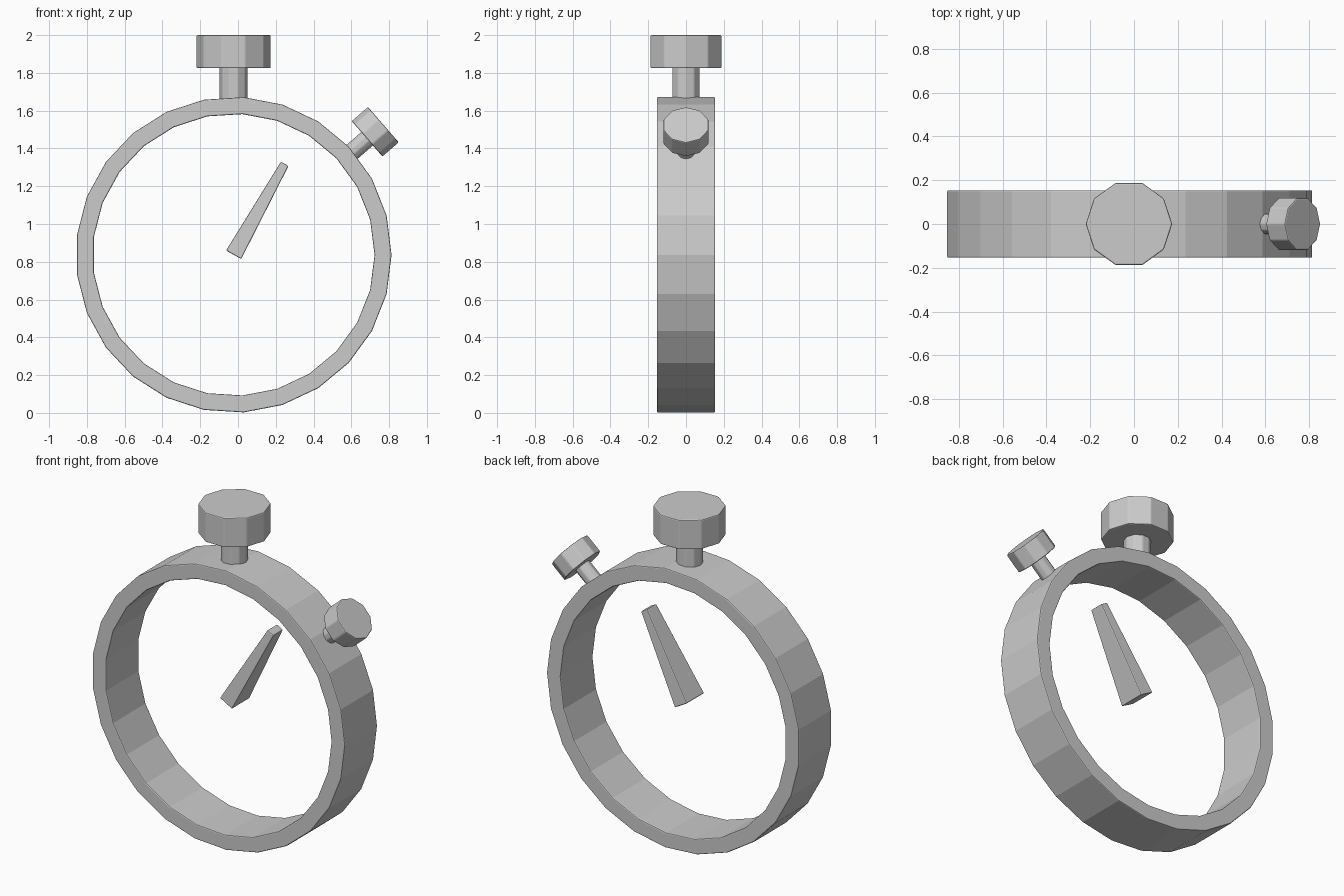
import bpy, bmesh
from math import sin, cos, pi, radians
from mathutils import Vector

if "Cube" in bpy.data.objects:
    bpy.data.objects.remove(bpy.data.objects["Cube"])

CX, CZ = -0.023, 0.837          # centre of the case ring
CENTRE = Vector((CX, 0, CZ))


def finish(name, bm):
    bmesh.ops.recalc_face_normals(bm, faces=bm.faces)
    mesh = bpy.data.meshes.new(name)
    bm.to_mesh(mesh)
    bm.free()
    obj = bpy.data.objects.new(name, mesh)
    bpy.context.collection.objects.link(obj)
    # slightly softened edges
    bev = obj.modifiers.new("soft_edges", 'BEVEL')
    bev.width = 0.006
    bev.segments = 2
    bev.limit_method = 'ANGLE'
    bev.angle_limit = radians(30)
    return obj


def prism(name, angle, start, end, sides=10, phase=0.0):
    """Solid pointing away from the centre; each end is (distance, half size in xz, half size in y)."""
    axis = Vector((cos(angle), 0, sin(angle)))
    side = Vector((sin(angle), 0, -cos(angle)))
    depth = Vector((0, 1, 0))
    bm = bmesh.new()
    loops = []
    for dist, a, b in (start, end):
        loops.append([bm.verts.new(CENTRE + axis * dist
                                   + side * a * cos(phase + 2 * pi * i / sides)
                                   + depth * b * sin(phase + 2 * pi * i / sides))
                      for i in range(sides)])
    low, high = loops
    bm.faces.new(low)
    bm.faces.new(high)
    for i in range(sides):
        j = (i + 1) % sides
        bm.faces.new((low[i], low[j], high[j], high[i]))
    return finish(name, bm)


def ring(name, outer, inner, half_depth, sides):
    bm = bmesh.new()
    section = [(outer, -half_depth), (outer, half_depth),
               (inner, half_depth), (inner, -half_depth)]
    loops = [[bm.verts.new((CX + r * cos(2 * pi * i / sides), y,
                            CZ + r * sin(2 * pi * i / sides)))
              for r, y in section] for i in range(sides)]
    for i in range(sides):
        a, b = loops[i], loops[(i + 1) % sides]
        for k in range(4):
            m = (k + 1) % 4
            bm.faces.new((a[k], a[m], b[m], b[k]))
    return finish(name, bm)


# open case ring
ring("case_ring", 0.836, 0.746, 0.154, 25)

# main crown on top and its stem
UP = pi / 2
prism("crown_stem", UP, (0.81, 0.075, 0.075), (1.0, 0.075, 0.075))
prism("crown", UP, (1.825 - CZ, 0.197, 0.197), (2.0 - CZ, 0.197, 0.197))

# smaller side button and its stem
SLANT = radians(41)
prism("button_stem", SLANT, (0.815, 0.048, 0.048), (0.95, 0.048, 0.048))
prism("button", SLANT, (0.936, 0.125, 0.125), (1.05, 0.125, 0.125))

# tapered hand, starting at the centre of the dial
R2 = 2 ** 0.5
prism("hand", radians(60.7), (0.0, 0.046 * R2, 0.083 * R2),
      (0.552, 0.023 * R2, 0.045 * R2), sides=4, phase=pi / 4)
